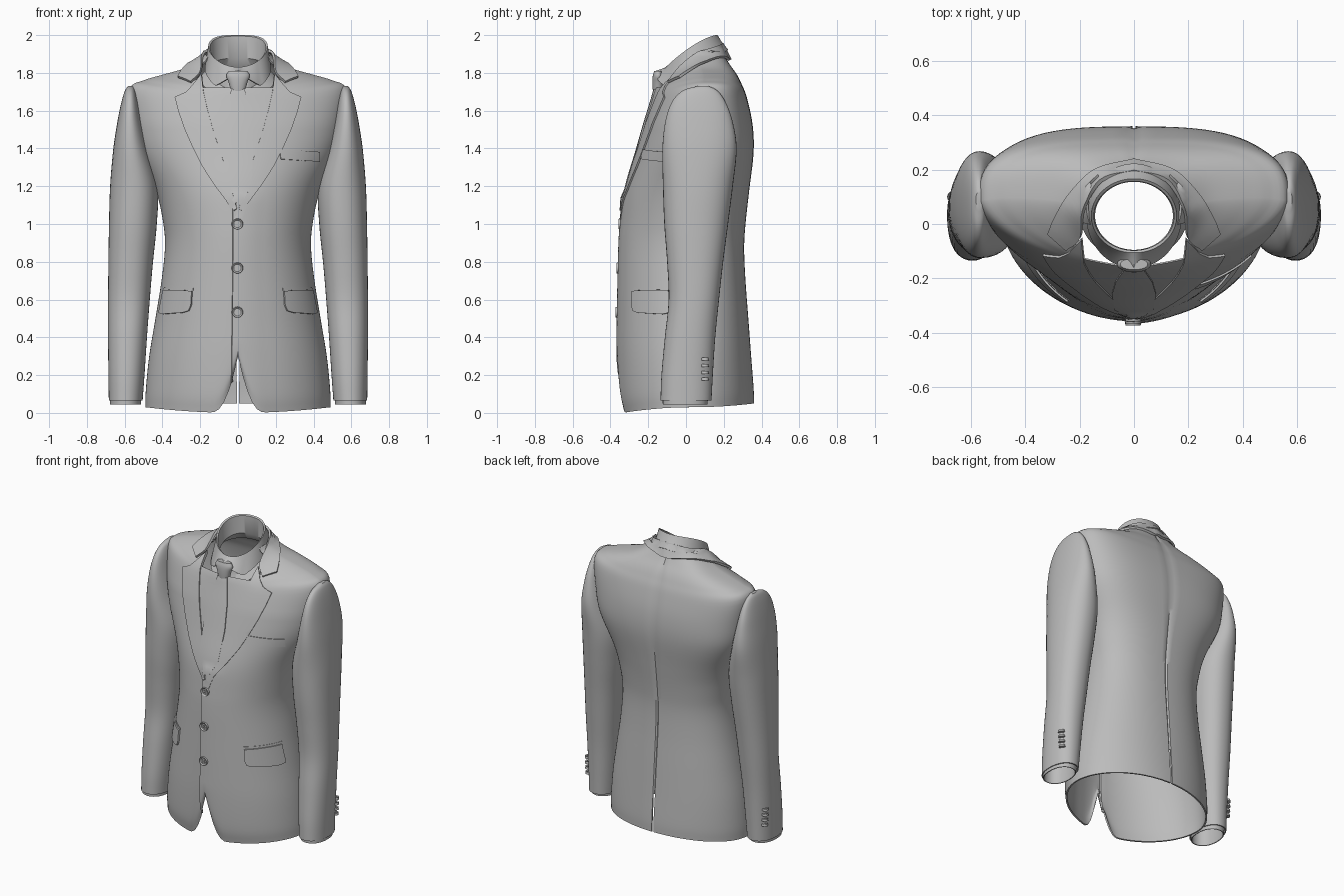
import bpy, bmesh, math
from mathutils import Vector
from mathutils.bvhtree import BVHTree

if "Cube" in bpy.data.objects:
    bpy.data.objects.remove(bpy.data.objects["Cube"])

GREY = (0.5, 0.5, 0.5, 1)
cloth = bpy.data.materials.new("grey_cloth")
cloth.diffuse_color = GREY
cloth.use_nodes = True
cloth.node_tree.nodes["Principled BSDF"].inputs["Base Color"].default_value = GREY
parts = []


def finish(name, bm, thick=0, offset=0):
    bmesh.ops.recalc_face_normals(bm, faces=bm.faces[:])
    mesh = bpy.data.meshes.new(name)
    bm.to_mesh(mesh)
    bm.free()
    ob = bpy.data.objects.new(name, mesh)
    bpy.context.collection.objects.link(ob)
    mesh.materials.append(cloth)
    if thick:
        mod = ob.modifiers.new("thickness", "SOLIDIFY")
        mod.thickness, mod.offset = thick, offset
    parts.append(ob)


def smooth_rows(rows, per):
    """Catmull-Rom through rows of numbers."""
    v = [Vector(r) for r in rows]
    v = [v[0] * 2 - v[1]] + v + [v[-1] * 2 - v[-2]]
    out = []
    for a, b, c, d in zip(v, v[1:], v[2:], v[3:]):
        for k in range(per):
            t = k / per
            out.append((b * 2 + (c - a) * t + (a * 2 - b * 5 + c * 4 - d) * t**2
                        + (b * 3 - a - c * 3 + d) * t**3) * 0.5)
    return out + [v[-2]]


def loft(rings, closed=True, caps=()):
    bm = bmesh.new()
    vs = [[bm.verts.new(p) for p in ring] for ring in rings]
    n = len(vs[0])
    for a, b in zip(vs, vs[1:]):
        for i in range(n if closed else n - 1):
            j = (i + 1) % n
            bm.faces.new((a[i], a[j], b[j], b[i]))
    for c in caps:
        bm.faces.new(vs[c])
    return bm


def power(c, n):
    return math.copysign(abs(c) ** (2 / n), c)


def ramp(value, lo, hi):
    return max(0, min(1, (value - lo) / (hi - lo)))


def oval(xc, rx, yc, ry, z, n=2.2, count=40):
    angs = [math.tau * i / count for i in range(count)]
    return [(xc + rx * power(math.cos(t), n), yc + ry * power(math.sin(t), n), z) for t in angs]


# Jacket body: half width, front y, back y, middle y, side z, front z, back z
BODY = [(.49, -.335, .36, .03, .03, 0, .05), (.488, -.352, .358, .03, .12, .1, .13),
        (.47, -.358, .345, .03, .3, .3, .3), (.437, -.356, .33, .03, .5, .5, .5),
        (.405, -.352, .315, .03, .7, .7, .7), (.387, -.348, .308, .04, .87, .87, .87),
        (.395, -.34, .315, .05, 1, 1, 1), (.435, -.318, .335, .06, 1.18, 1.18, 1.18),
        (.52, -.26, .358, .07, 1.38, 1.38, 1.38), (.553, -.217, .352, .075, 1.53, 1.53, 1.53),
        (.57, -.18, .322, .085, 1.715, 1.65, 1.67), (.5, -.166, .295, .095, 1.76, 1.7, 1.74),
        (.4, -.157, .27, .095, 1.79, 1.72, 1.79), (.28, -.15, .235, .085, 1.825, 1.74, 1.84),
        (.2, -.145, .21, .06, 1.87, 1.75, 1.88), (.175, -.14, .195, .05, 1.9, 1.77, 1.91)]
FRONT, BACK, EDGE = -math.pi / 2, math.pi / 2, 0.07
angles = sorted([math.tau * i / 120 - math.pi for i in range(120)]
                + [BACK - .012, BACK + .012, FRONT - EDGE, FRONT - EDGE - .006])


def body_point(row, ang):
    a, yf, yb, yc, zs, zf, zb = row
    c, s = math.cos(ang), math.sin(ang)
    if s < 0:
        n = 1.97 - .37 * ramp(zs, 1.53, 1.75)
    else:
        n = 2 + .6 * ramp(zs, 0, 1.3) + .4 * ramp(zs, 1.1, 1.4)
    x = a * power(c, n)
    y = yc + abs(power(s, n)) * ((yf if s < 0 else yb) - yc)
    z = zs * c * c + (zf if s < 0 else zb) * s * s
    if s < 0:
        # rounded cutaway at the front hem and overlapping front edge
        if z < .4:
            hem = .3 * max(0, 1 - abs(x) / .14) ** 2.2
            z = hem + z * (.4 - hem) / .4
        d = ang - FRONT + EDGE
        if d > -.001 and z < 1.15:
            y -= .012 * max(0, 1 - d / .4)
    elif abs(ang - BACK) < .001:
        y -= .007  # centre back seam
    return Vector((x, y, z))


rows = smooth_rows(BODY, 5)
bm = loft([[body_point(r, t) for t in angles] for r in rows])
form = BVHTree.FromBMesh(bm)


def is_open(f):
    p = f.calc_center_median()
    v_width = min((p.z - 1.1) * .32, .2) + .015
    return (p.y < 0 and p.z > 1.13 and abs(p.x) < v_width) or (p.y > .2 and p.z < .3 and abs(p.x) < .008)


bmesh.ops.delete(bm, geom=[f for f in bm.faces if is_open(f)], context="FACES")
finish("jacket_body", bm, .01, -1)


def on_body(u, v, lift, radial=False):
    """Point on the body seen from the front, or at angle u round its axis."""
    o = Vector((2 * math.sin(u), .03 - 2 * math.cos(u), v)) if radial else Vector((u, -2, v))
    d = (Vector((0, .03, v)) - o).normalized() if radial else Vector((0, 1, 0))
    hit, nor, _, _ = form.ray_cast(o, d)
    if hit is None or (not radial and hit.y > .1):
        return Vector((u, -.14 - lift, v))
    return hit + (-nor if nor.dot(d) > 0 else nor) * lift


def plate(name, outline, lift, thick, radial=False, bulge=0, step=.03):
    """Outline laid over the body as a curved panel."""
    bm = bmesh.new()
    bm.faces.new([bm.verts.new((u, 0, v)) for u, v in outline])
    for axis in (0, 2):
        lo, hi = min(v.co[axis] for v in bm.verts), max(v.co[axis] for v in bm.verts)
        no = Vector((1, 0, 0) if axis == 0 else (0, 0, 1))
        for k in range(math.ceil(lo / step), math.floor(hi / step) + 1):
            bmesh.ops.bisect_plane(bm, geom=bm.verts[:] + bm.edges[:] + bm.faces[:],
                                   plane_co=no * (k * step + .0007), plane_no=no)
    for v in bm.verts:
        puff = bulge * max(0, 1 - (v.co.x / .08) ** 2)
        v.co = on_body(v.co.x, v.co.z, lift + puff, radial)
    finish(name, bm, thick)


def mirror(points):
    return points + [(-x, z) for x, z in reversed(points)]


# Shirt front and tie
plate("shirt_front", mirror([(.02, 1.02), (.1, 1.25), (.17, 1.5), (.21, 1.66), (.2, 1.72)]), -.04, .006)
plate("tie_blade", mirror([(.02, 1.11), (.07, 1.2), (.08, 1.4), (.068, 1.55), (.035, 1.71)]),
      -.02, .02, bulge=.016, step=.02)
KNOT = [(.028, .022, 1.685), (.036, .027, 1.7), (.05, .03, 1.75), (.062, .028, 1.785), (.05, .02, 1.81)]
finish("tie_knot", loft([oval(0, rx, -.148, ry, z) for rx, ry, z in smooth_rows(KNOT, 3)], caps=(0, -1)))


# Shirt collar: yoke, inner stand, folded rim, falling leaf with two points
def collar_level(rx, ry, kind):
    ring = []
    for i in range(96):
        t = math.tau * i / 96
        x, y = rx * math.cos(t), .03 + ry * math.sin(t)
        phi = abs((t - 1.5 * math.pi + math.pi) % math.tau - math.pi)
        rim = 1.998 - .17 * ((1 - math.sin(t)) / 2) ** 1.5
        drop = .02 + .11 * phi / .75 if phi < .75 else .13 - .055 * (phi - .75) / 2.4
        z = rim - {"yoke": .17, "stand": .12, "rim": .005, "top": 0, "mid": drop * .5, "fall": drop}[kind]
        ring.append((x, y, z))
    return ring


finish("shirt_collar", loft([collar_level(.195, .16, "yoke"), collar_level(.146, .128, "stand"),
                             collar_level(.15, .13, "rim"), collar_level(.156, .136, "top"),
                             collar_level(.164, .158, "mid"), collar_level(.173, .19, "fall")]), .006)

# Lapels
LAPEL = [(.004, 1.08), (.035, 1.2), (.066, 1.3), (.1, 1.4), (.132, 1.5), (.16, 1.6), (.182, 1.7),
         (.192, 1.79), (.24, 1.73), (.275, 1.695), (.333, 1.67), (.312, 1.59), (.28, 1.5),
         (.236, 1.4), (.185, 1.3), (.12, 1.2), (.06, 1.12), (.02, 1.07)]
for side, s in (("left", 1), ("right", -1)):
    plate(side + "_lapel", [(s * x, z) for x, z in LAPEL], .014, .018)

# Jacket collar: strip from the upper to the lower edge, running round the neck
UPPER = [(0, .192, 1.955), (.12, .16, 1.94), (.185, .05, 1.895), (.197, -.05, 1.81), (.25, -.095, 1.7)]
LOWER = [(0, .235, 1.87), (.14, .2, 1.85), (.23, .12, 1.82), (.29, .03, 1.78), (.318, -.035, 1.72)]
columns = []
for u, w in zip(smooth_rows(UPPER, 6), smooth_rows(LOWER, 6)):
    col = []
    for k in range(7):
        p = u.lerp(w, k / 6)
        hit = form.ray_cast(Vector((p.x, p.y, 3)), Vector((0, 0, -1)))[0]
        if hit:
            p.z = max(p.z, hit.z + .016)
        col.append(p)
    columns.append(col)
flipped = [[Vector((-p.x, p.y, p.z)) for p in col] for col in reversed(columns[1:])]
finish("jacket_collar", loft(flipped + columns, closed=False), .014)

# Sleeves: z, inner x, outer x, front y, back y
SLEEVE = [(1.73, .556, .582, .06, .12), (1.707, .545, .598, -.015, .165), (1.65, .53, .616, -.072, .207),
          (1.55, .51, .637, -.108, .245), (1.4, .475, .66, -.125, .268), (1.2, .425, .677, -.122, .248),
          (1, .43, .683, -.115, .223), (.8, .45, .686, -.1, .197), (.6, .467, .688, -.092, .175),
          (.4, .482, .688, -.112, .155), (.2, .495, .686, -.13, .142), (.065, .505, .684, -.135, .135)]
CUFF = [(.16, .512, .677, -.122, .124), (.045, .516, .675, -.12, .11)]


def tube(s, table):
    return [oval(s * (a + b) / 2, (b - a) / 2, (f + k) / 2, (k - f) / 2, z) for z, a, b, f, k in table]


def button(name, p, nor, r):
    bm = bmesh.new()
    bmesh.ops.create_cone(bm, cap_ends=True, segments=24, radius1=r, radius2=r * .88, depth=.016)
    bm.normal_update()
    top = [f for f in bm.faces if f.normal.z > .9]
    bmesh.ops.inset_individual(bm, faces=top, thickness=r * .25, depth=-.006)
    for i in range(4):
        t = math.tau * (i + .5) / 4
        made = bmesh.ops.create_cone(bm, cap_ends=True, segments=8, radius1=r * .14, radius2=r * .14, depth=.01)
        bmesh.ops.translate(bm, verts=made["verts"], vec=(r * .3 * math.cos(t), r * .3 * math.sin(t), .003))
    bm.transform(nor.to_track_quat("Z", "Y").to_matrix().to_4x4())
    bmesh.ops.translate(bm, verts=bm.verts[:], vec=p)
    finish(name, bm)


FLAP = [(.66, .645), (.98, .65), (1.27, .65), (1.29, .59), (1.31, .53), (1.2, .522), (.8, .53), (.7, .54), (.665, .57)]
WELT = [(.65, .648), (1.28, .653), (1.28, .667), (.65, .662)]
for side, s in (("left", 1), ("right", -1)):
    bm = loft(tube(s, smooth_rows(SLEEVE, 5)), caps=(0,))
    skin = BVHTree.FromBMesh(bm)
    finish(side + "_sleeve", bm, .008, -1)
    finish(side + "_shirt_cuff", loft(tube(s, CUFF)), .006)
    for i in range(4):
        hit, nor, _, _ = skin.ray_cast(Vector((s * 2, .1, .18 + .035 * i)), Vector((-s, 0, 0)))
        nor = nor if nor.x * s > 0 else -nor
        button(f"{side}_cuff_button_{i + 1}", hit + nor * .004, nor, .021)
    plate(side + "_pocket_flap", [(s * u, z) for u, z in FLAP], .012, .02, radial=True)
    plate(side + "_pocket_welt", [(s * u, z) for u, z in WELT], .003, .006, radial=True)

# Chest pocket and front buttons
plate("chest_pocket", [(.22, 1.395), (.43, 1.382), (.43, 1.33), (.225, 1.343)], .007, .014)
for i, z in enumerate((1.0, .767, .533)):
    button(f"front_button_{i + 1}", on_body(-.003, z, .006), Vector((0, -1, 0)), .031)

# Fix the thickness into the meshes and shade
bpy.ops.object.select_all(action="DESELECT")
for ob in parts:
    ob.select_set(True)
bpy.context.view_layer.objects.active = parts[0]
bpy.ops.object.convert(target="MESH")
bpy.ops.object.shade_smooth_by_angle(angle=math.radians(35))
